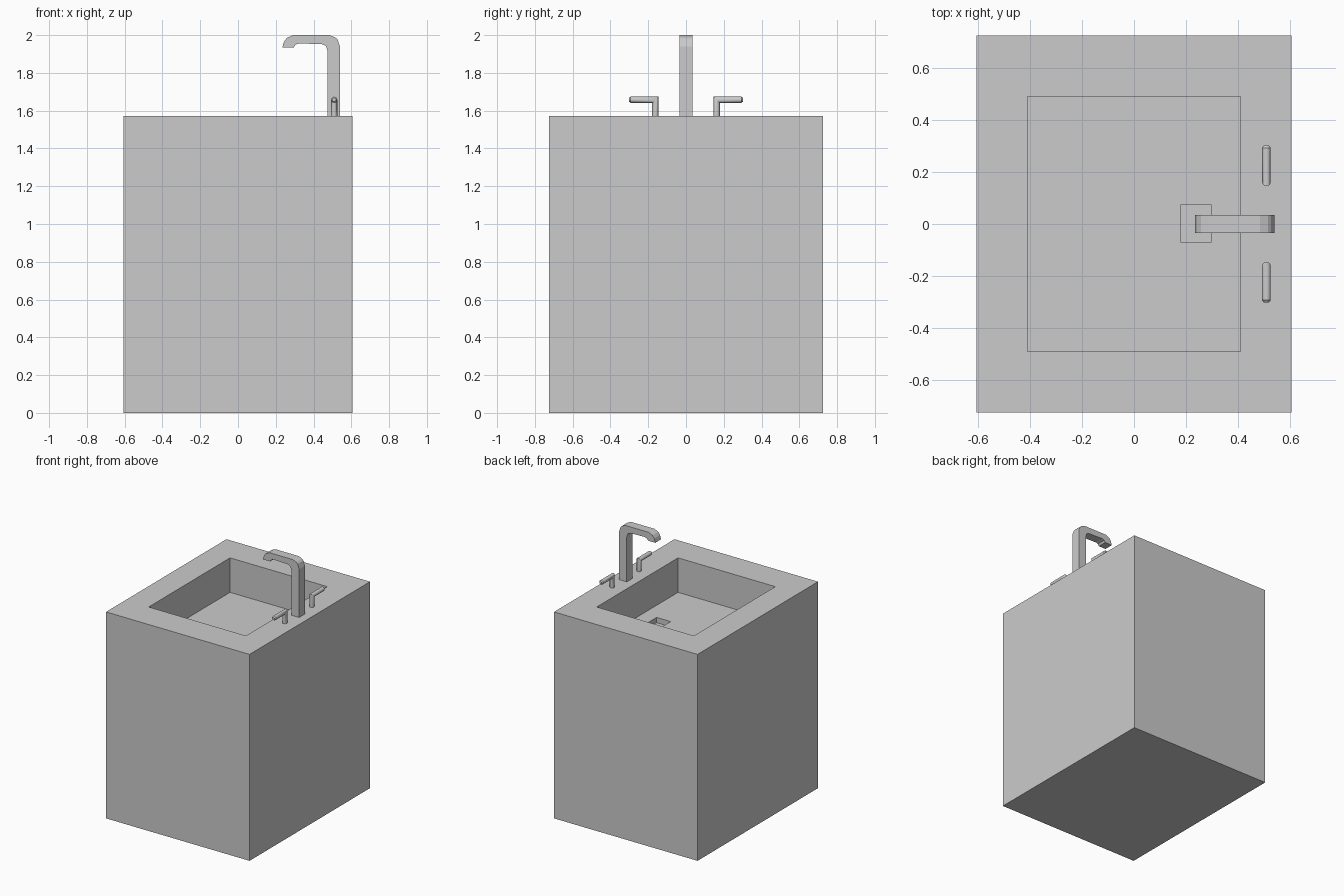
import bpy, bmesh, math

if "Cube" in bpy.data.objects:
    bpy.data.objects.remove(bpy.data.objects["Cube"])


def make_object(name, bm):
    bmesh.ops.recalc_face_normals(bm, faces=bm.faces)
    mesh = bpy.data.meshes.new(name)
    bm.to_mesh(mesh)
    bm.free()
    obj = bpy.data.objects.new(name, mesh)
    bpy.context.collection.objects.link(obj)
    return obj


def rect(bm, x0, x1, y0, y1, z):
    return [bm.verts.new(p) for p in
            ((x0, y0, z), (x1, y0, z), (x1, y1, z), (x0, y1, z))]


def bridge(bm, a, b):
    n = len(a)
    for i in range(n):
        j = (i + 1) % n
        bm.faces.new((a[i], a[j], b[j], b[i]))


TOP, FLOOR = 1.573, 1.31

# Cabinet with recessed basin and square drain, as one closed shell
bm = bmesh.new()
cab, basin, drain = (-.605, .605, -.725, .725), (-.41, .41, -.49, .49), (.178, .297, -.07, .073)
loops = [rect(bm, *r, z) for r, z in (
    (cab, 0), (cab, TOP), (basin, TOP), (basin, FLOOR),
    (drain, FLOOR), (drain, FLOOR - .04))]
for a, b in zip(loops, loops[1:]):
    bridge(bm, a, b)
bm.faces.new(loops[0])
bm.faces.new(loops[-1])
make_object("sink_cabinet", bm)

# Faucet: side profile extruded across y
profile = [(.54, TOP), (.54, 1.94), (.527, 1.977), (.515, 1.988), (.485, 2.0),
           (.29, 2.0), (.258, 1.985), (.243, 1.965), (.235, 1.935), (.295, 1.935),
           (.305, 1.95), (.325, 1.956), (.445, 1.952), (.465, 1.943),
           (.475, 1.915), (.475, TOP)]
bm = bmesh.new()
sides = [[bm.verts.new((x, y, z)) for x, z in profile] for y in (-.035, .035)]
bridge(bm, *sides)
for s in sides:
    bm.faces.new(s)
make_object("faucet", bm)

# Tap handle: round rod swept up and outward with a mitred corner
R, N, X = .0165, 12, .509
path = [(.1625, TOP, -1, 0), (.1625, 1.658, -1, 1),
        (.293, 1.658, 0, 1), (.302, 1.658, 0, .6)]
bm = bmesh.new()
rings = []
for y, z, dy, dz in path:
    width = R * max(abs(dy), abs(dz))
    rings.append([bm.verts.new((X + width * math.cos(t),
                                y + R * dy * math.sin(t),
                                z + R * dz * math.sin(t)))
                  for t in (2 * math.pi * i / N for i in range(N))])
for a, b in zip(rings, rings[1:]):
    bridge(bm, a, b)
bm.faces.new(rings[0])
bm.faces.new(rings[-1])
handles = make_object("tap_handles", bm)
handles.modifiers.new("mirror", 'MIRROR').use_axis = (False, True, False)
bpy.context.view_layer.objects.active = handles
handles.select_set(True)
bpy.ops.object.shade_smooth_by_angle(angle=math.radians(35))
